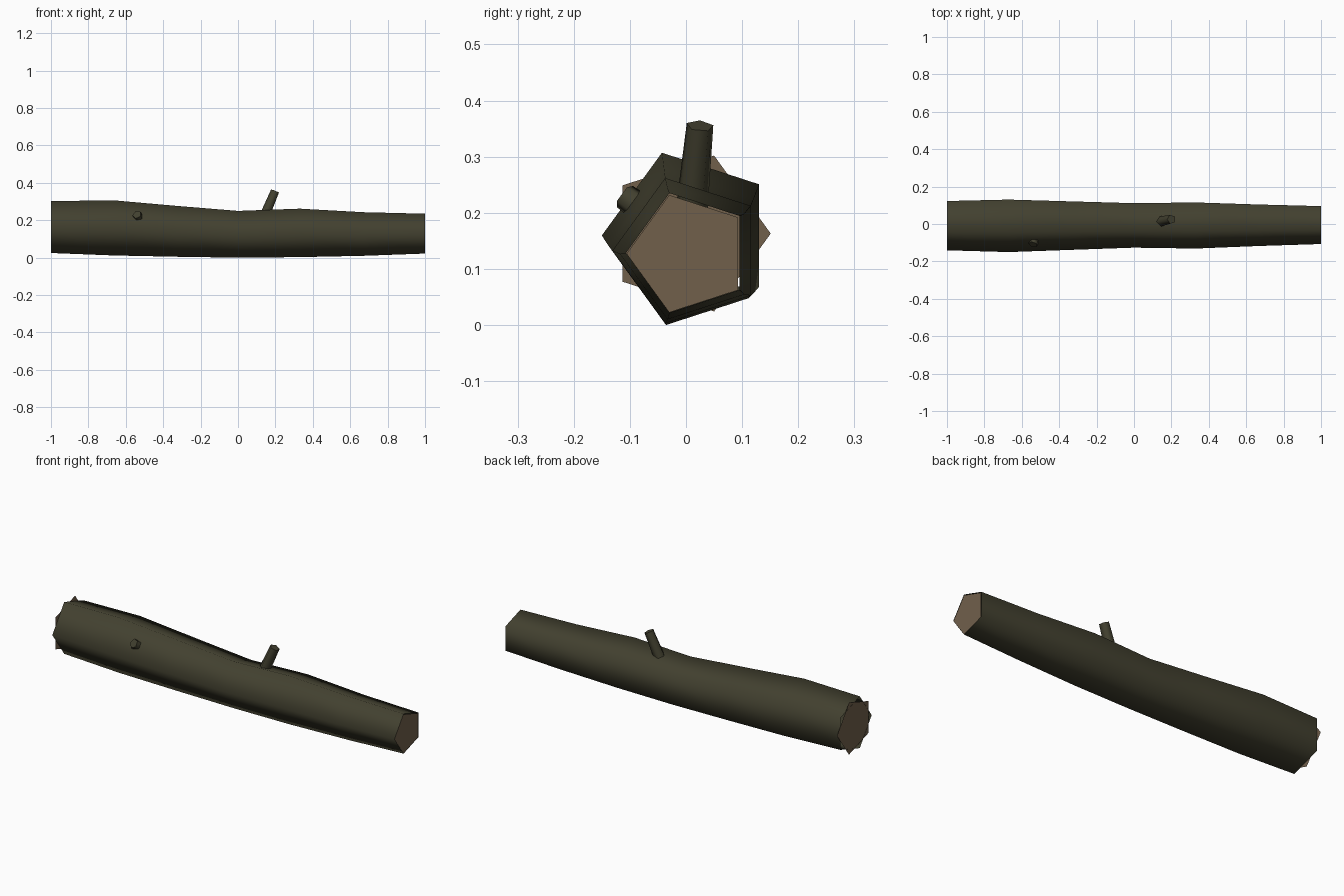
import bpy, bmesh, math
from mathutils import Vector

if "Cube" in bpy.data.objects:
    bpy.data.objects.remove(bpy.data.objects["Cube"])


def material(name, rgb):
    m = bpy.data.materials.new(name)
    m.diffuse_color = (*rgb, 1)
    m.use_nodes = True
    m.node_tree.nodes["Principled BSDF"].inputs["Base Color"].default_value = m.diffuse_color
    return m


BARK = material("dark bark", (0.055, 0.052, 0.029))
WOOD = material("cut wood", (0.165, 0.117, 0.071))


def pentagon(centre, axis, radius, turn):
    """Five points around an axis; turn is the angle of the first point."""
    axis = Vector(axis).normalized()
    side = Vector((0, 1, 0)) - axis * axis.y
    side.normalize()
    up = axis.cross(side)
    angles = [math.radians(turn + 72 * i) for i in range(5)]
    return [Vector(centre) + radius * (side * math.cos(a) + up * math.sin(a)) for a in angles]


def loft(name, rings, mat, cap_end=False, smooth=True):
    """Skin a list of five-point rings; a single ring becomes a flat disc."""
    bm = bmesh.new()
    loops = [[bm.verts.new(p) for p in ring] for ring in rings]
    for a, b in zip(loops, loops[1:]):
        for i in range(5):
            j = (i + 1) % 5
            f = bm.faces.new((a[i], a[j], b[j], b[i]))
            f.smooth = smooth
    if cap_end:
        # separate end face keeps the rim sharp
        bm.faces.new([bm.verts.new(v.co) for v in loops[-1]])
    bm.normal_update()
    me = bpy.data.meshes.new(name)
    bm.to_mesh(me)
    bm.free()
    me.materials.append(mat)
    ob = bpy.data.objects.new(name, me)
    bpy.context.collection.objects.link(ob)
    return ob


X = (1, 0, 0)

# trunk: open five-sided bark tube (x, bottom z, top z)
sections = [(-1, .025, .302), (-.67, .012, .307), (-.33, .005, .277), (0, 0, .25),
            (.33, .003, .262), (.67, .010, .243), (1, .022, .235)]
rings = []
for x, low, high in sections:
    r = (high - low) / (2 * math.sin(math.radians(72)))
    rings.append(pentagon((x, .005, (low + high) / 2), X, r, 36))
loft("trunk_bark", rings, BARK)

# cut ends: the wide one is turned, so its corners stick out past the bark
loft("narrow_cut_end", [pentagon((.999, .004, .127), X, .110, 36)], WOOD, True, False)
loft("wide_cut_end", [pentagon((-.999, .005, .163), (-1, 0, 0), .146, 0)], WOOD, True, False)


def stub(name, start, end, r0, r1, turn):
    axis = Vector(end) - Vector(start)
    loft(name, [pentagon(start, axis, r0, turn), pentagon(end, axis, r1, turn)], BARK, True)


# broken branch on top and small knot on the front
stub("branch", (.135, .010, .20), (.2, .025, .355), .030, .025, 18)
stub("knot", (-.53, -.080, .208), (-.54, -.110, .230), .027, .025, 0)
